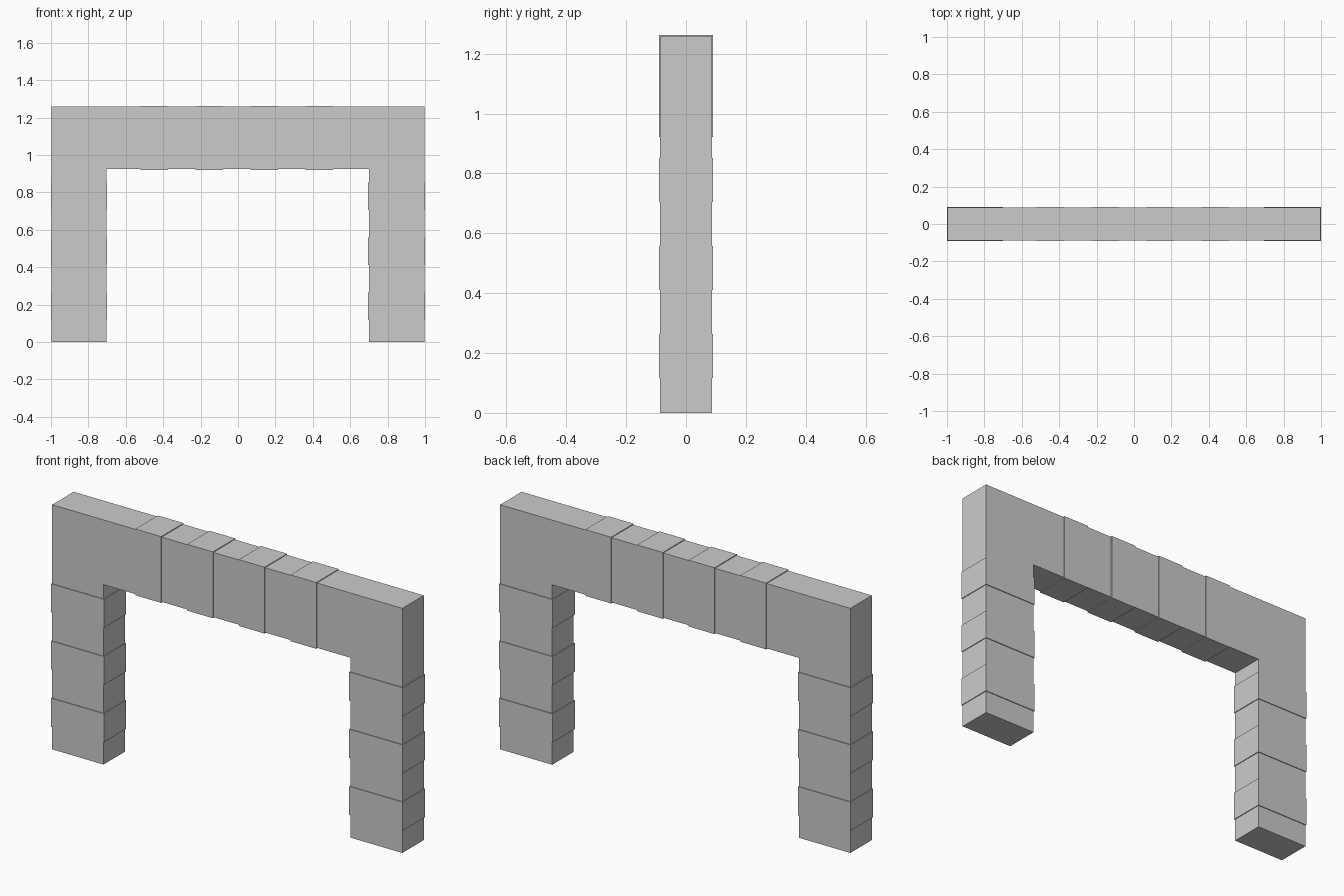
import bpy, bmesh

if "Cube" in bpy.data.objects:
    bpy.data.objects.remove(bpy.data.objects["Cube"])

BLOCK = 0.147          # length of one block
STEP = 0.004           # how far the raised blocks stand out
DEPTH = 0.087          # half depth of the frame
OUT, INN = 0.996, 0.700
TOP, LINTEL = 1.258, 0.925


def finish(name, bm):
    bmesh.ops.recalc_face_normals(bm, faces=bm.faces)
    mesh = bpy.data.meshes.new(name)
    bm.to_mesh(mesh)
    bm.free()
    obj = bpy.data.objects.new(name, mesh)
    bpy.context.collection.objects.link(obj)
    return obj


def box(name, x0, x1, y0, y1, z0, z1):
    bm = bmesh.new()
    bmesh.ops.create_cube(bm, size=1)
    for v in bm.verts:
        v.co.x = x1 if v.co.x > 0 else x0
        v.co.y = y1 if v.co.y > 0 else y0
        v.co.z = z1 if v.co.z > 0 else z0
    return finish(name, bm)


# Arch frame: one profile extruded through the depth
profile = [(-OUT, 0), (-INN - STEP, 0), (-INN - STEP, LINTEL), (INN, LINTEL),
           (INN, 0), (OUT, 0), (OUT, TOP), (-OUT, TOP)]
bm = bmesh.new()
face = bm.faces.new([bm.verts.new((x, -DEPTH, z)) for x, z in profile])
ext = bmesh.ops.extrude_face_region(bm, geom=[face], use_keep_orig=True)
for v in ext["geom"]:
    if isinstance(v, bmesh.types.BMVert):
        v.co.y = DEPTH
finish("arch_frame", bm)

# Raised blocks on both legs, every second block
D = DEPTH + STEP
for i in range(3):
    z = 0.117 + 2 * BLOCK * i
    box(f"left_leg_block_{i + 1}", -OUT - STEP, -INN, -D, D, z, z + BLOCK)
    box(f"right_leg_block_{i + 1}", INN - STEP, OUT + STEP, -D, D, z, z + BLOCK)

# Raised blocks along the lintel
for i in range(4):
    x = -0.52 + 2 * BLOCK * i
    box(f"lintel_block_{i + 1}", x, x + BLOCK, -D, D, LINTEL - STEP, TOP + STEP)
